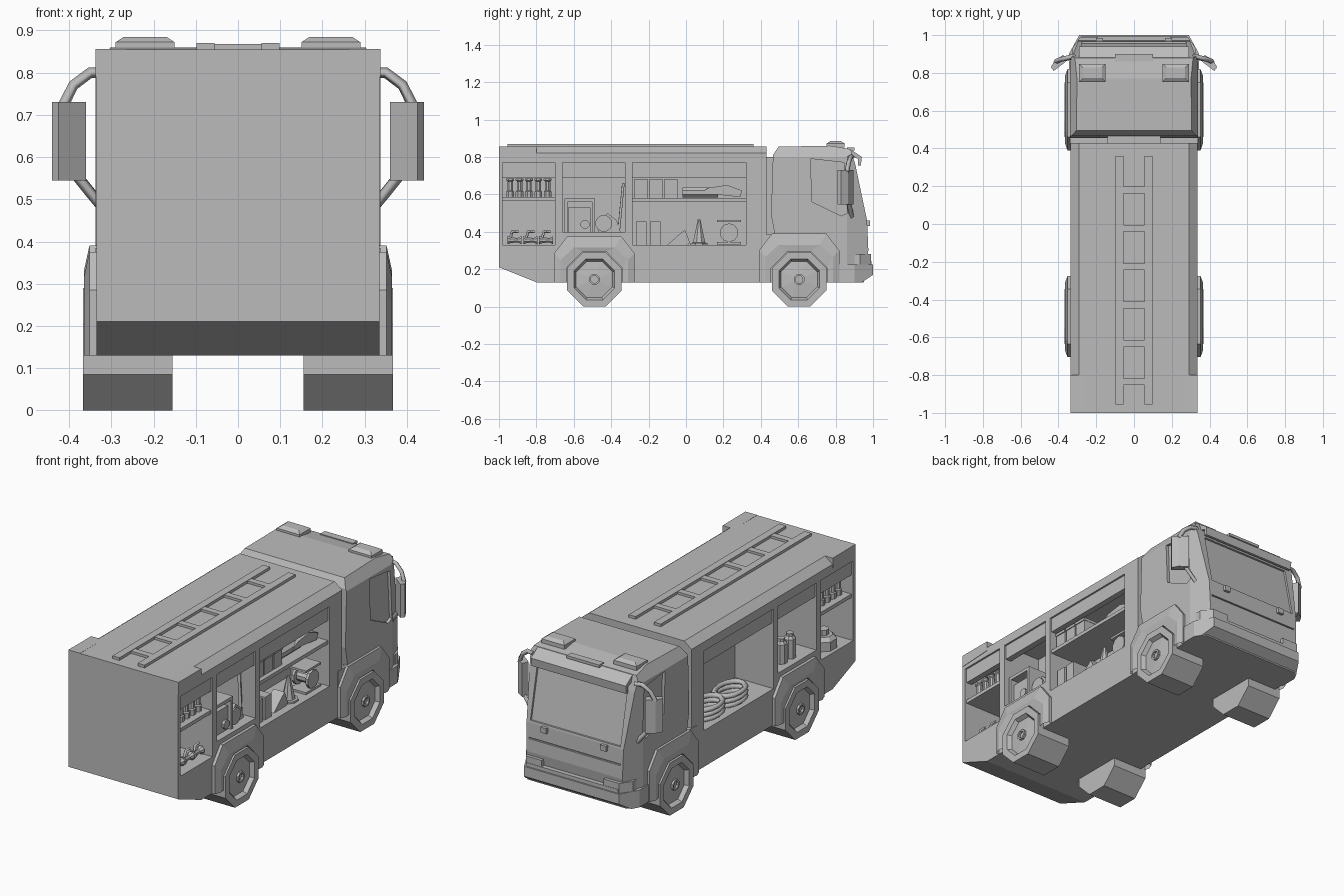
import bpy, bmesh, math
from mathutils import Vector

cube = bpy.data.objects.get("Cube")
if cube:
    bpy.data.objects.remove(cube, do_unlink=True)

grey = bpy.data.materials.new("plain grey")
grey.use_nodes = True
grey.diffuse_color = (0.5, 0.5, 0.5, 1)
grey.node_tree.nodes["Principled BSDF"].inputs["Base Color"].default_value = (0.5, 0.5, 0.5, 1)


def finish(name, bm, mirror=False):
    bmesh.ops.recalc_face_normals(bm, faces=bm.faces)
    mesh = bpy.data.meshes.new(name)
    bm.to_mesh(mesh)
    bm.free()
    mesh.materials.append(grey)
    ob = bpy.data.objects.new(name, mesh)
    bpy.context.collection.objects.link(ob)
    if mirror:
        ob.modifiers.new("mirror", "MIRROR").use_mirror_merge = False
    return ob


def loft(name, loops, closed=True, caps=True, mirror=False):
    """Skin a list of equal-length point loops."""
    bm = bmesh.new()
    rows = [[bm.verts.new(p) for p in loop] for loop in loops]
    n = len(rows[0])
    for a, b in zip(rows, rows[1:]):
        for i in range(n if closed else n - 1):
            j = (i + 1) % n
            bm.faces.new((a[i], a[j], b[j], b[i]))
    if caps:
        bm.faces.new(rows[0])
        bm.faces.new(rows[-1])
    return finish(name, bm, mirror)


PLACE = {"x": lambda u, v, h: (h, u, v), "y": lambda u, v, h: (u, h, v), "z": lambda u, v, h: (u, v, h)}


def prism(name, pts, axis, lo, hi, mirror=False):
    return loft(name, [[PLACE[axis](u, v, h) for u, v in pts] for h in (lo, hi)], mirror=mirror)


def box(name, x, y, z, mirror=False):
    pts = [(x[0], y[0]), (x[1], y[0]), (x[1], y[1]), (x[0], y[1])]
    return prism(name, pts, "z", z[0], z[1], mirror)


def lathe(name, profile, centre, axis="z", n=8, mirror=False):
    """Turn (radius, height) pairs around an axis."""
    c = Vector(centre)
    angles = [(i + 0.5) * math.tau / n for i in range(n)]
    loops = [[c + Vector(PLACE[axis](r * math.cos(a), r * math.sin(a), h)) for a in angles] for r, h in profile]
    return loft(name, loops, mirror=mirror)


def tube(name, pts, radius, cyclic=False):
    cu = bpy.data.curves.new(name, "CURVE")
    cu.dimensions = "3D"
    cu.bevel_depth, cu.bevel_resolution, cu.use_fill_caps = radius, 0, True
    sp = cu.splines.new("POLY")
    sp.points.add(len(pts) - 1)
    for p, q in zip(sp.points, pts):
        p.co = (*q, 1)
    sp.use_cyclic_u = cyclic
    cu.materials.append(grey)
    ob = bpy.data.objects.new(name, cu)
    bpy.context.collection.objects.link(ob)


def slice_off(ob, point, normal):
    bm = bmesh.new()
    bm.from_mesh(ob.data)
    cut = bmesh.ops.bisect_plane(bm, geom=bm.verts[:] + bm.edges[:] + bm.faces[:], plane_co=point,
                                 plane_no=normal, clear_outer=True)
    bmesh.ops.edgeloop_fill(bm, edges=[e for e in cut["geom_cut"] if isinstance(e, bmesh.types.BMEdge)])
    bmesh.ops.recalc_face_normals(bm, faces=bm.faces)
    bm.to_mesh(ob.data)
    bm.free()


def carve(ob, cutter):
    cutter.hide_render = True
    cutter.hide_set(True)
    cutter.display_type = "WIRE"
    mod = ob.modifiers.new("carve", "BOOLEAN")
    mod.operation, mod.solver, mod.object = "DIFFERENCE", "EXACT", cutter


# Equipment body with a raked tail and bevelled roof edges
W = 0.335
half = [(W, 0.13), (W, 0.82), (0.29, 0.855)]
body = prism("equipment_body", half + [(-x, z) for x, z in reversed(half)], "y", -1, 0.43)
slice_off(body, (0, -0.8, 0.13), (0, -0.08, -0.2))
bays = [("rear", -0.98, -0.70, 0.33), ("middle", -0.66, -0.325, 0.40), ("forward", -0.285, 0.32, 0.33)]
for label, y0, y1, z0 in bays:
    for side, s in (("left", 1), ("right", -1)):
        x = sorted((s * 0.1, s * 0.4))
        carve(body, box(f"{label}_{side}_bay_cutter", x, (y0, y1), (z0, 0.77)))
    box(f"{label}_shutters", (0.29, 0.325), (y0, y1), (0.69, 0.77), mirror=True)
box("rear_shelves", (0.1, 0.325), (-0.98, -0.70), (0.565, 0.585), mirror=True)
box("forward_shelf", (0.1, 0.325), (-0.285, 0.32), (0.56, 0.58))
corner = [(-1, 0.79), (-0.8, 0.8), (-0.8, 0.855), (-1, 0.856)]
prism("rear_corner_lights", corner, "x", 0.265, 0.337, mirror=True)
box("cab_link", (-0.14, 0.14), (0.42, 0.48), (0.3, 0.8))

# Roof ladder
box("ladder_rails", (0.056, 0.098), (-0.955, 0.36), (0.85, 0.87), mirror=True)
for i in range(6):
    y = 0.18 - 0.203 * i
    box(f"ladder_rung_{i + 1}", (-0.06, 0.06), (y - 0.018, y + 0.018), (0.85, 0.868))

# Cab
side = [(0.39, 0.13), (0.39, 0.385), (0.475, 0.385), (0.455, 0.49), (0.465, 0.81), (0.495, 0.855),
        (0.77, 0.86), (0.88, 0.842), (0.905, 0.76), (0.968, 0.46), (0.975, 0.30), (0.95, 0.13)]
cab = prism("cab", side, "x", -0.338, 0.338)
for s in (1, -1):
    slice_off(cab, (s * 0.338, 0.86, 0), (s * 0.13, 0.05, 0))
    slice_off(cab, (s * 0.338, 0.81, 0.8), (s * 0.05, 0, 0.03))
window = [(0.665, 0.79), (0.845, 0.77), (0.862, 0.50), (0.83, 0.485), (0.675, 0.56)]
for label, s in (("left", 1), ("right", -1)):
    x = sorted((s * 0.322, s * 0.4))
    carve(cab, prism(f"{label}_window_cutter", window, "x", *x))
screen = [(0.894, 0.755), (0.955, 0.47), (1.1, 0.47), (1.1, 0.755)]
carve(cab, prism("windscreen_cutter", screen, "x", -0.275, 0.275))
for z in (0.37,):
    carve(cab, box("grille_seam_cutter", (-0.28, 0.28), (0.962, 1.1), (z, z + 0.008)))
visor = [(0.88, 0.84), (0.94, 0.80), (0.935, 0.755), (0.92, 0.755), (0.92, 0.79), (0.87, 0.81)]
prism("sun_visor", visor, "x", -0.29, 0.29)
box("marker_lights", (0.165, 0.2), (0.95, 0.985), (0.43, 0.46), mirror=True)
box("number_panel", (-0.1, 0.1), (0.86, 0.9), (0.835, 0.85))

# Bumper and headlights
plan = [(0.345, 0.80), (0.345, 0.90), (0.29, 1.0)]
bumper = prism("bumper", plan + [(-x, y) for x, y in reversed(plan)], "z", 0.13, 0.225)
slice_off(bumper, (0, 0.94, 0.13), (0, 0.04, -0.06))
lamp = [(0.19, 0.9), (0.328, 0.9), (0.328, 0.93), (0.285, 0.99), (0.19, 0.99)]
prism("headlights", lamp, "z", 0.225, 0.28, mirror=True)
box("bumper_lip", (-0.28, 0.28), (0.9, 0.992), (0.225, 0.245))

# Roof beacons
loft("beacons", [[(0.22 + a * w, 0.80 + b * d, z) for a, b in ((-1, -1), (1, -1), (1, 1), (-1, 1))]
                 for w, d, z in ((0.07, 0.048, 0.85), (0.07, 0.048, 0.872), (0.05, 0.028, 0.885))], mirror=True)

# Mirrors on bent arms
for label, s in (("left", 1), ("right", -1)):
    upper = [(0.31, 0.89, 0.80), (0.35, 0.88, 0.80), (0.39, 0.87, 0.77), (0.415, 0.86, 0.72)]
    lower = [(0.32, 0.885, 0.48), (0.345, 0.88, 0.51), (0.385, 0.87, 0.56)]
    for part, pts in (("upper", upper), ("lower", lower)):
        tube(f"{label}_{part}_mirror_arm", [(s * x, y, z) for x, y, z in pts], 0.013)
shell = [(0.36, 0.86), (0.375, 0.895), (0.42, 0.865), (0.44, 0.83), (0.425, 0.81)]
prism("mirrors", shell, "z", 0.545, 0.73, mirror=True)

# Wheels and bevelled arches
tyre = [(0.157, 0.155), (0.157, 0.367), (0.118, 0.367), (0.105, 0.345), (0.03, 0.352),
        (0.03, 0.364), (0.02, 0.364), (0.02, 0.352)]


def arch(w, z1, t, z2, x, y):
    return [(x, y + a, z) for a, z in ((-w, 0.13), (-w, z1), (-t, z2), (t, z2), (w, z1), (w, 0.13))]


for label, y, up in (("rear", -0.49, 0), ("front", 0.605, 0.015)):
    lathe(f"{label}_wheels", tyre, (0, y, 0.145), "x", mirror=True)
    outer = (0.215, 0.285 + up, 0.145, 0.375 + up)
    middle = (0.18, 0.25 + up, 0.11, 0.315 + up)
    inner = (0.15, 0.205, 0.062, 0.295)
    loft(f"{label}_wheel_arches", [arch(*outer, 0.32, y), arch(*outer, 0.352, y), arch(*middle, 0.365, y),
                                   arch(*inner, 0.36, y), arch(*inner, 0.32, y)],
         closed=False, caps=False, mirror=True)

# Rear bay: couplings on the shelf, nozzles on the floor
for i in range(5):
    y = -0.94 + 0.05 * i
    lathe(f"coupling_{i + 1}", [(0.022, 0), (0.022, 0.03), (0.016, 0.035), (0.016, 0.085), (0.023, 0.09),
                                (0.023, 0.1)], (0.27, y, 0.585), mirror=True)
for i in range(3):
    y = -0.92 + 0.085 * i
    lathe(f"nozzle_{i + 1}", [(0.024, -0.035), (0.016, -0.015), (0.013, 0.02), (0.024, 0.04)],
          (0.27, y, 0.355), "y")
    tube(f"nozzle_handle_{i + 1}", [(0.27, y - 0.02, 0.36), (0.27, y - 0.01, 0.40), (0.27, y + 0.025, 0.40)], 0.008)
lathe("valve_ring", [(0.07, 0), (0.07, 0.05), (0.05, 0.07), (0.03, 0.07), (0.03, 0.1)], (-0.25, -0.84, 0.33))

# Middle bay: generator, saw and lever; canisters on the other side
for y in (-0.642, -0.495):
    box("generator_post", (0.17, 0.31), (y - 0.008, y + 0.008), (0.40, 0.575))
box("generator_top", (0.17, 0.31), (-0.65, -0.487), (0.56, 0.578))
box("generator_block", (0.18, 0.295), (-0.63, -0.51), (0.40, 0.53))
lathe("generator_dial", [(0.025, 0), (0.025, 0.02)], (0.29, -0.54, 0.44), "x")
prism("saw_body", [(-0.47, 0.40), (-0.35, 0.40), (-0.37, 0.46), (-0.42, 0.50), (-0.45, 0.46)], "x", 0.2, 0.28)
lathe("saw_disc", [(0.045, 0), (0.045, 0.01)], (0.285, -0.44, 0.445), "x", 12)
tube("pry_lever", [(0.27, -0.36, 0.40), (0.24, -0.335, 0.66)], 0.009)

# Forward bay: boxes, hoses, canisters, cones and reel
for i in range(3):
    y = -0.24 + 0.08 * i
    box(f"case_{i + 1}", (0.15, 0.30), (y - 0.035, y + 0.035), (0.58, 0.665))
    box(f"case_lid_{i + 1}", (0.145, 0.305), (y - 0.037, y + 0.037), (0.665, 0.68))
lathe("rolled_sheet", [(0.03, -0.02), (0.03, 0.17)], (0.25, 0, 0.61), "y")
prism("cutting_tool", [(0.07, 0.6), (0.16, 0.60), (0.29, 0.585), (0.30, 0.62), (0.22, 0.65), (0.12, 0.635)],
      "x", 0.2, 0.28)
can = [(0.032, 0), (0.032, 0.105), (0.02, 0.12), (0.02, 0.135)]
for i, y in enumerate((-0.24, -0.165)):
    box(f"fuel_can_{i + 1}", (0.16, 0.3), (y - 0.028, y + 0.028), (0.33, 0.455))
    lathe(f"bottle_{i + 1}", can, (-0.27, y - 0.28, 0.40))
cone = [(0.05, 0), (0.05, 0.01), (0.035, 0.012), (0.008, 0.135)]
lathe("upright_cone", cone, (0.26, 0.07, 0.33))
prism("fallen_cone", [(-0.10, 0.33), (0.01, 0.33), (0.02, 0.345), (-0.005, 0.41), (-0.02, 0.40)], "x", 0.22, 0.29)
lathe("hose_reel", [(0.05, -0.05), (0.05, -0.035), (0.03, -0.035), (0.03, 0.035), (0.05, 0.035), (0.05, 0.05)],
      (0.25, 0.23, 0.395), "x", 10)
for z in (0.34, 0.46):
    box("reel_frame", (0.2, 0.3), (0.165, 0.295), (z - 0.008, z + 0.004))

# Folded hose coils on the forward bay floor
for layer in range(3):
    z = 0.345 + 0.026 * layer
    for k, y in enumerate((0.16, -0.04)):
        ring = [(-0.24 + 0.065 * math.cos(a), y + 0.1 * math.sin(a), z)
                for a in (math.tau * i / 14 for i in range(14))]
        tube(f"hose_coil_{layer}_{k}", ring, 0.016, cyclic=True)
